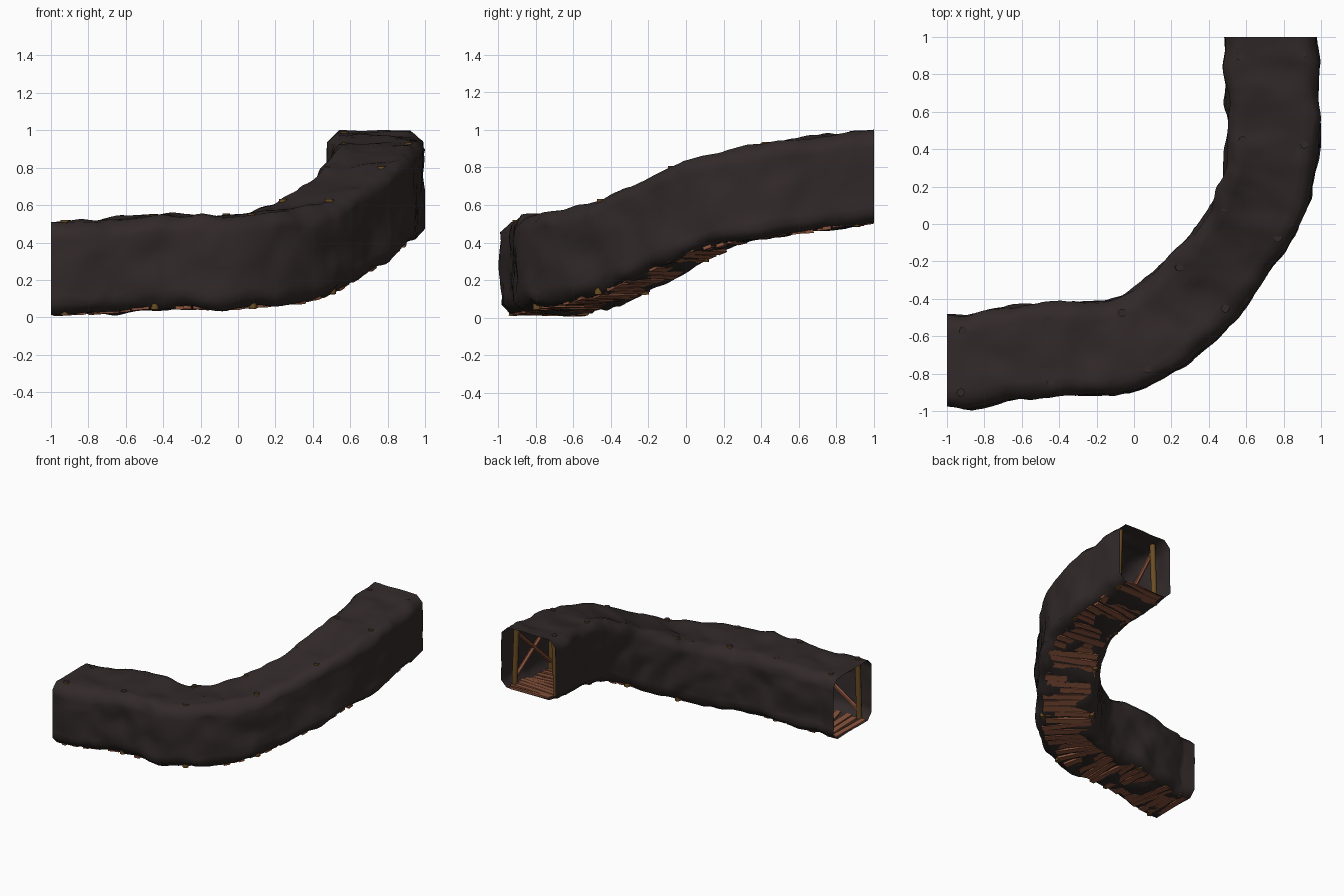
import bpy, bmesh, math, random
from mathutils import Vector, Matrix, noise

if "Cube" in bpy.data.objects:
    bpy.data.objects.remove(bpy.data.objects["Cube"])

random.seed(4)

def material(name, rgb):
    m = bpy.data.materials.new(name)
    m.diffuse_color = (*rgb, 1)
    m.use_nodes = True
    m.node_tree.nodes["Principled BSDF"].inputs["Base Color"].default_value = m.diffuse_color
    return m

ROCK = material("dark rock", (0.032, 0.0225, 0.0225))
POST = material("golden timber", (0.145, 0.075, 0.018))
PLANK = material("red brown wood", (0.26, 0.09, 0.047))

# Centre line on the tunnel floor: x, y, floor z
PATH = [Vector(p) for p in [
    (-1, -.73, .015), (-.86, -.735, .018), (-.7, -.70, .025), (-.4, -.67, .05), (-.1, -.66, .045),
    (.12, -.56, .065), (.31, -.40, .105), (.485, -.195, .20), (.64, .035, .315),
    (.72, .25, .395), (.75, .5, .44), (.74, .75, .47), (.73, 1, .505)]]

def catmull(u):
    n = len(PATH) - 1
    i = min(int(u), n - 1)
    t = u - i
    p1, p2 = PATH[i], PATH[i + 1]
    p0 = PATH[i - 1] if i > 0 else p1 * 2 - p2
    p3 = PATH[i + 2] if i + 2 <= n else p2 * 2 - p1
    return (p1 * 2 + (p2 - p0) * t + (p0 * 2 - p1 * 5 + p2 * 4 - p3) * t * t
            + (p1 * 3 - p0 - p2 * 3 + p3) * t ** 3) * .5

fine = [catmull(k * (len(PATH) - 1) / 600) for k in range(601)]
dist = [0.0]
for a, b in zip(fine, fine[1:]):
    dist.append(dist[-1] + (b - a).length)
LENGTH = dist[-1]

def frame(s):
    """Point on the floor, level forward direction and right-hand side at distance s."""
    s = max(0, min(LENGTH, s))
    k = next((i for i in range(600) if dist[i + 1] >= s), 599)
    t = (s - dist[k]) / (dist[k + 1] - dist[k])
    p = fine[k].lerp(fine[k + 1], min(t, 1))
    if s < .06:
        f = Vector((1, 0, 0))
    elif s > LENGTH - .06:
        f = Vector((0, 1, 0))
    else:
        f = fine[min(600, k + 20)] - fine[max(0, k - 19)]
        f.z = 0
        f.normalize()
    return p, f, Vector((f.y, -f.x, 0))

def at(s, side, up):
    p, f, r = frame(s)
    return p + r * side + Vector((0, 0, up))

def finish(bm, name, mats, angle=None):
    me = bpy.data.meshes.new(name)
    bm.to_mesh(me)
    bm.free()
    ob = bpy.data.objects.new(name, me)
    bpy.context.collection.objects.link(ob)
    for m in mats:
        me.materials.append(m)
    if angle:
        bpy.context.view_layer.objects.active = ob
        ob.select_set(True)
        bpy.ops.object.shade_smooth_by_angle(angle=math.radians(angle))
        ob.select_set(False)
    return ob

# Rock shell: chamfered square section swept along the path, lumpy, open ends
W, H, C = .245, .495, .05
corners = [(-W + C, 0), (W - C, 0), (W, C), (W, H - C), (W - C, H), (-W + C, H), (-W, H - C), (-W, C)]
section = []
for i, (x0, z0) in enumerate(corners):
    x1, z1 = corners[(i + 1) % 8]
    n = 9 if i % 2 == 0 else 2
    section += [(x0 + (x1 - x0) * k / n, z0 + (z1 - z0) * k / n) for k in range(n)]
bm = bmesh.new()
rings = []
STEPS = 100
for j in range(STEPS + 1):
    s = LENGTH * j / STEPS
    p, f, r = frame(s)
    amount = min(1, .25 + min(s, LENGTH - s) * 5)
    narrow = 1 - .08 * math.exp(-((s - 1.75) / .35) ** 2)
    ring = []
    for x, z in section:
        q = p + r * x * narrow + Vector((0, 0, z))
        d = noise.noise_vector(q * 5.5) * .026 + noise.noise_vector(q * 13) * .009
        d -= f * d.dot(f)
        q += d * amount
        q.z = max(q.z, .004)
        q.x, q.y = max(-1, min(1, q.x)), max(-1, min(1, q.y))
        ring.append(bm.verts.new(q))
    rings.append(ring)
m = len(section)
for a, b in zip(rings, rings[1:]):
    for k in range(m):
        bm.faces.new((a[k], a[(k + 1) % m], b[(k + 1) % m], b[k]))
bmesh.ops.recalc_face_normals(bm, faces=bm.faces)
finish(bm, "rock_tunnel_shell", [ROCK], 75)

def beam(bm, a, b, radius, sides=8):
    """Round timber between two points."""
    d = b - a
    mat = Matrix.Translation((a + b) / 2) @ d.to_track_quat('Z', 'Y').to_matrix().to_4x4()
    bmesh.ops.create_cone(bm, cap_ends=True, segments=sides, radius1=radius,
                          radius2=radius, depth=d.length, matrix=mat)

# Support posts in pairs, ends poking through roof and floor
FRAMES = [.08 + (LENGTH - .18) * i / 6 for i in range(7)]
bm = bmesh.new()
for s in FRAMES:
    for side in (-1, 1):
        a, b = at(s, side * .185, -.006), at(s, side * .165, H + .008)
        a.z = max(a.z, .003)
        b.z = min(b.z, .998)
        beam(bm, a, b, .022)
bm.normal_update()
for face in bm.faces:
    face.material_index = 1 if face.normal.z > .5 else 0
finish(bm, "support_posts", [POST, ROCK], 50)

# Crossed braces along both walls between the posts
bm = bmesh.new()
for s0, s1 in zip(FRAMES, FRAMES[1:]):
    for side in (-1, 1):
        beam(bm, at(s0, side * .18, .07), at(s1, side * .165, .44), .016, 6)
        beam(bm, at(s0, side * .165, .44), at(s1, side * .18, .07), .016, 6)
finish(bm, "wall_braces", [PLANK], 50)

# Floor planks laid across the path, breaking through the rock floor
bm = bmesh.new()
s = .03
while s < LENGTH - .02:
    p, f, r = frame(s)
    q = frame(s + .03)[0] - frame(s - .03)[0]
    pitch = math.atan2(q.z, math.hypot(q.x, q.y))
    yaw = math.atan2(f.y, f.x) + random.uniform(-.1, .1)
    rot = (Matrix.Rotation(yaw, 4, 'Z') @ Matrix.Rotation(-pitch, 4, 'Y')
           @ Matrix.Rotation(random.uniform(-.03, .03), 4, 'X'))
    c = p + r * random.uniform(-.015, .015) + Vector((0, 0, random.uniform(.003, .010)))
    size = Matrix.Diagonal((random.uniform(.042, .052), random.uniform(.34, .38), .018, 1))
    made = bmesh.ops.create_cube(bm, size=1, matrix=Matrix.Translation(c) @ rot @ size)
    for v in made['verts']:
        v.co.z = max(v.co.z, 0)
        v.co.x, v.co.y = max(-1, v.co.x), min(1, v.co.y)
    s += random.uniform(.054, .064)
finish(bm, "floor_planks", [PLANK])
